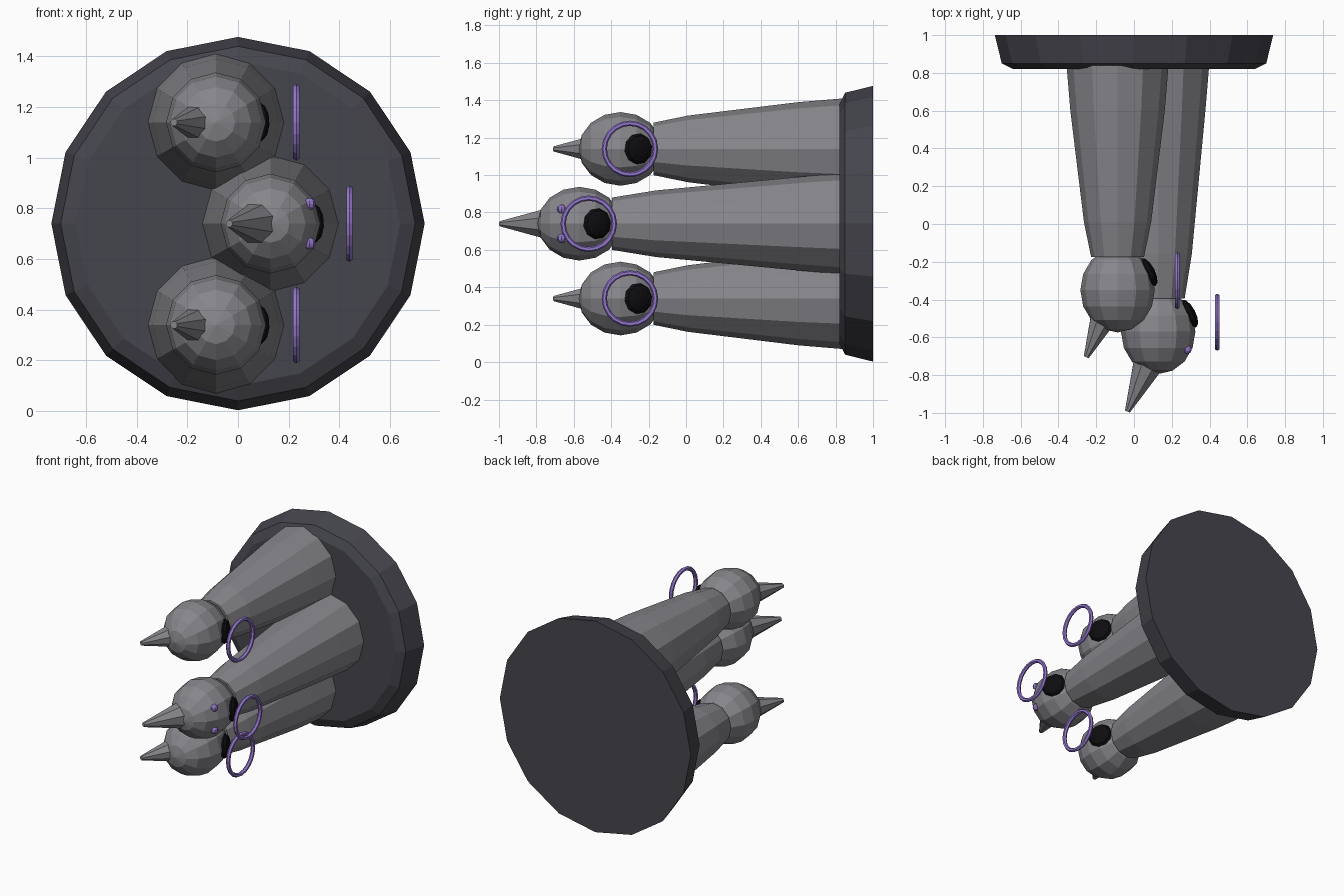
import bpy, bmesh
from math import sin, cos, tau, pi
from mathutils import Matrix, Vector

if "Cube" in bpy.data.objects:
    bpy.data.objects.remove(bpy.data.objects["Cube"])


def material(name, rgb):
    m = bpy.data.materials.new(name)
    m.diffuse_color = (*rgb, 1)
    m.use_nodes = True
    m.node_tree.nodes["Principled BSDF"].inputs["Base Color"].default_value = m.diffuse_color
    return m


GREY = material("mid_grey", (0.24, 0.24, 0.26))
DARK = material("dark_grey", (0.06, 0.06, 0.075))
BLACK = material("black", (0.004, 0.004, 0.005))
PURPLE = material("purple", (0.30, 0.19, 0.62))


def finish(name, bm, mat, matrix):
    bmesh.ops.recalc_face_normals(bm, faces=bm.faces[:])
    mesh = bpy.data.meshes.new(name)
    bm.to_mesh(mesh)
    bm.free()
    mesh.materials.append(mat)
    ob = bpy.data.objects.new(name, mesh)
    ob.matrix_world = matrix
    bpy.context.collection.objects.link(ob)


def lathe(name, profile, sides, mat, matrix):
    """Capped solid turned around the local z axis from (radius, height) points."""
    bm = bmesh.new()
    rings = [[bm.verts.new((r * cos(tau * i / sides), r * sin(tau * i / sides), h))
              for i in range(sides)] for r, h in profile]
    for a, b in zip(rings, rings[1:]):
        for i in range(sides):
            j = (i + 1) % sides
            bm.faces.new((a[i], a[j], b[j], b[i]))
    bm.faces.new(rings[0])
    bm.faces.new(rings[-1])
    finish(name, bm, mat, matrix)


def ball(name, scale, mat, matrix, segments=12, rings=8):
    bm = bmesh.new()
    bmesh.ops.create_uvsphere(bm, u_segments=segments, v_segments=rings, radius=1)
    bmesh.ops.scale(bm, vec=scale, verts=bm.verts)
    finish(name, bm, mat, matrix)


def ring(name, major, minor, mat, matrix, n=20, m=6):
    bm = bmesh.new()
    g = [[bm.verts.new(((major + minor * cos(tau * k / m)) * cos(tau * i / n),
                        (major + minor * cos(tau * k / m)) * sin(tau * i / n),
                        minor * sin(tau * k / m))) for k in range(m)] for i in range(n)]
    for i in range(n):
        for k in range(m):
            i2, k2 = (i + 1) % n, (k + 1) % m
            bm.faces.new((g[i][k], g[i2][k], g[i2][k2], g[i][k2]))
    finish(name, bm, mat, matrix)


def aim(loc, direction):
    """Place the local z axis along a direction."""
    q = Vector((0, 0, 1)).rotation_difference(Vector(direction))
    return Matrix.Translation(loc) @ q.to_matrix().to_4x4()


def along_y(x, z, y=0):
    return Matrix.Translation((x, y, z)) @ Matrix.Rotation(-pi / 2, 4, 'X')


# Round mounting plate
lathe("back_plate", [(0.64, 0.82), (0.70, 0.85), (0.737, 1.0)], 16, DARK, along_y(0, 0.74))

# name, axis x, axis z, head y, neck kink y, beak tip (x, y), beak length, beak radius, ring (x, y)
HEADS = [
    ("upper", -0.087, 1.14, -0.35, 0.01, (-0.253, -0.705), 0.25, 0.08, (0.23, -0.30)),
    ("middle", 0.128, 0.74, -0.57, -0.16, (-0.035, -0.993), 0.29, 0.09, (0.44, -0.52)),
    ("lower", -0.087, 0.34, -0.35, 0.01, (-0.253, -0.705), 0.25, 0.08, (0.23, -0.30)),
]
for name, x, z, hy, ky, tip, length, radius, rpos in HEADS:
    # Tapered neck and faceted head
    lathe(name + "_neck", [(0.14, hy + 0.175), (0.178, ky), (0.25, 0.6), (0.27, 0.84)],
          12, GREY, along_y(x, z))
    ball(name + "_head", (0.197, 0.197, 0.224), GREY, along_y(x, z, hy))
    # Pointed beak turned to one side
    d = Vector((sin(0.41), cos(0.41), 0))
    lathe(name + "_beak", [(0.015, 0), (radius, length)], 8, GREY, aim((tip[0], tip[1], z), d))
    # Black patch lying on the side of the head
    ball(name + "_dark_patch", (0.083, 0.083, 0.035), BLACK,
         aim((x + 0.163, hy + 0.095, z), (0.87, 0.45, 0)), 10, 6)
    # Floating ring beside the head
    ring(name + "_ring", 0.137, 0.014, PURPLE, aim((rpos[0], rpos[1], z), (1, 0, 0)))

# Two small eyes on the middle head
for side, s in (("upper", 1), ("lower", -1)):
    ball(side + "_eye", (0.024,) * 3, PURPLE,
         Matrix.Translation((0.282, -0.665, 0.74 + s * 0.078)), 8, 6)
